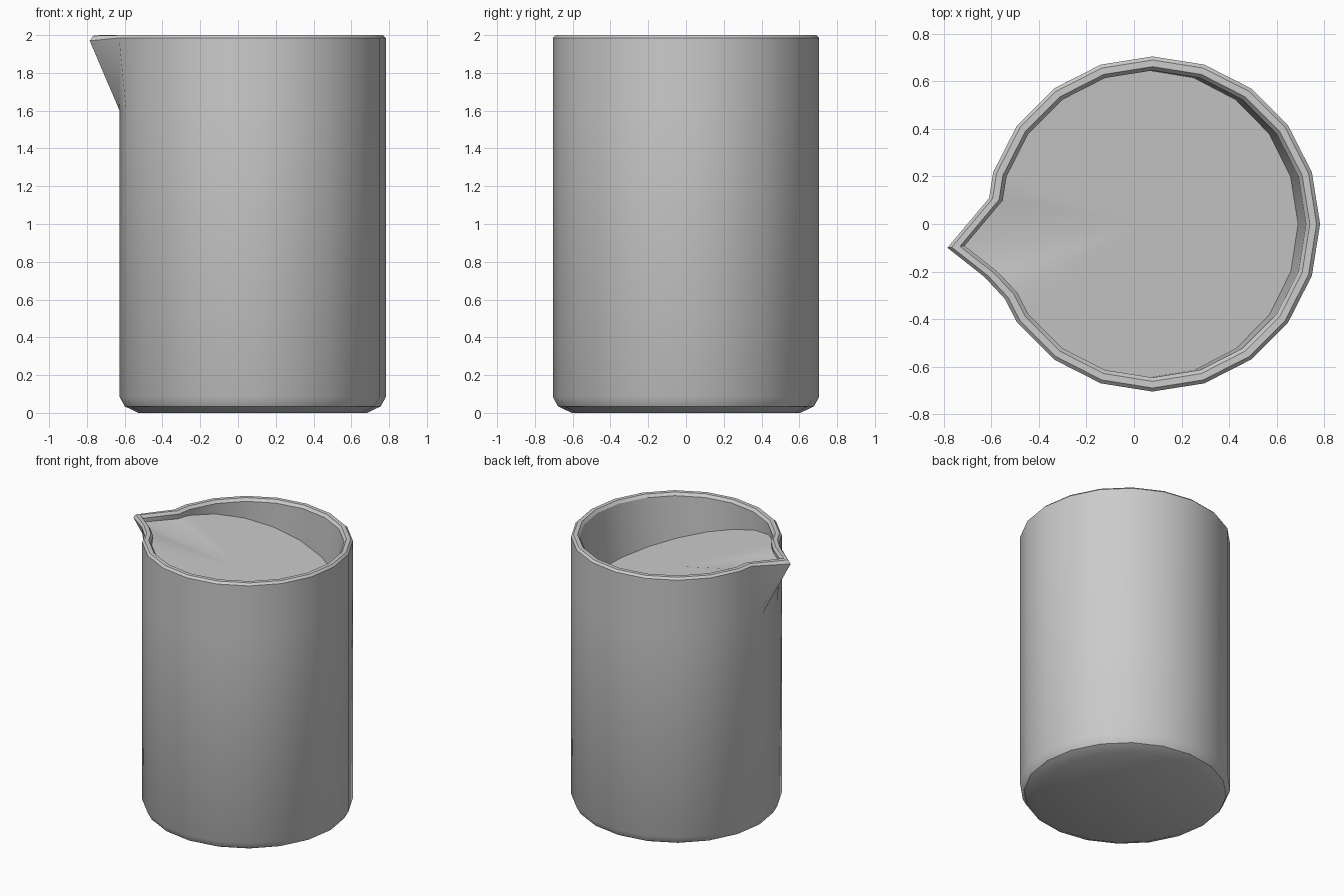
import bpy, bmesh, math

if "Cube" in bpy.data.objects:
    bpy.data.objects.remove(bpy.data.objects["Cube"])

CX, R = 0.078, 0.705          # axis offset and outer radius


def outline(spout):
    """Unit-scale 20-sided outline with two extra points flanking the spout."""
    pts = []
    for deg in sorted([i * 18 for i in range(20)] + [171, 207]):
        a = math.radians(deg)
        r = R * (math.cos(math.radians(9)) if deg in (171, 207) else 1)
        p = (r * math.cos(a), r * math.sin(a))
        if spout and deg == 180:
            p = (-0.863, -0.10)       # pouring tip
        if spout and deg == 198:
            p = (-0.708, -0.222)
        pts.append(p)
    return pts


bm = bmesh.new()


def ring(radius, z, spout=False, tip_drop=0.0):
    k = radius / R
    return [bm.verts.new((CX + x * k, y * k, z - (tip_drop if x < -0.8 else 0)))
            for x, y in outline(spout)]


# outer wall with rounded foot, then spout and bevelled rim
rings = [ring(0.605, 0), ring(0.678, 0.035), ring(R, 0.085), ring(R, 1.6),
         ring(R, 1.985, True, 0.015), ring(0.69, 2.0, True, 0.004),
         ring(0.662, 2.0, True), ring(0.646, 1.98, True)]

# slanted inner surface, sheared slightly toward the spout
floor = []
for x, y in outline(True):
    x, y = x * 0.646 / R, y * 0.646 / R
    drop = max(0.05, 0.235 + 0.29 * x + 0.04 * y)
    floor.append(bm.verts.new((CX + x - 0.08 * drop, y, 2 - drop)))
rings.append(floor)

for low, high in zip(rings, rings[1:]):
    n = len(low)
    for i in range(n):
        j = (i + 1) % n
        bm.faces.new((low[i], low[j], high[j], high[i]))
bm.faces.new(rings[0][::-1])
centre = bm.verts.new((CX - 0.02, 0, 2 - 0.235))
for i in range(len(floor)):
    bm.faces.new((floor[i], floor[(i + 1) % len(floor)], centre))
bmesh.ops.recalc_face_normals(bm, faces=bm.faces)

# beaker object
mesh = bpy.data.meshes.new("beaker")
bm.to_mesh(mesh)
bm.free()
beaker = bpy.data.objects.new("beaker", mesh)
bpy.context.collection.objects.link(beaker)
bpy.context.view_layer.objects.active = beaker
beaker.select_set(True)
bpy.ops.object.shade_smooth_by_angle(angle=math.radians(32))
